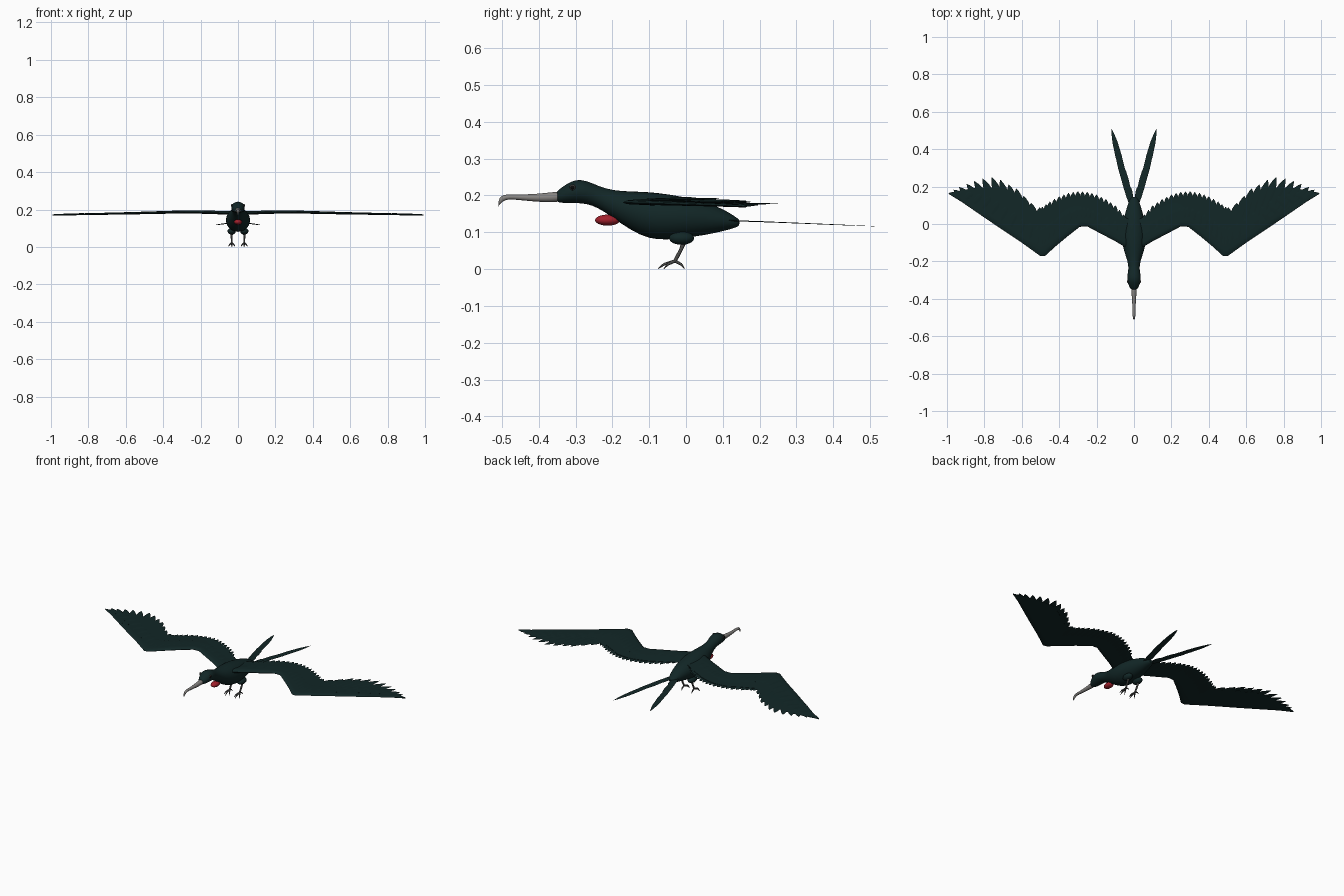
import bpy, bmesh, math
from mathutils import Vector

if "Cube" in bpy.data.objects:
    bpy.data.objects.remove(bpy.data.objects["Cube"])


def material(name, rgb):
    m = bpy.data.materials.new(name)
    m.diffuse_color = (*rgb, 1)
    m.use_nodes = True
    m.node_tree.nodes["Principled BSDF"].inputs["Base Color"].default_value = m.diffuse_color
    return m


PLUMAGE = material("dark_green_plumage", (0.006, 0.020, 0.020))
BEAK = material("beak_grey", (0.24, 0.23, 0.22))
RED = material("throat_red", (0.36, 0.015, 0.025))
LEG = material("leg_grey", (0.07, 0.07, 0.068))
BLACK = material("eye_black", (0.003, 0.003, 0.003))


def loft(bm, rings):
    """Skin a list of point rings and cap both ends."""
    vs = [[bm.verts.new(p) for p in r] for r in rings]
    n = len(vs[0])
    for a, b in zip(vs, vs[1:]):
        for i in range(n):
            bm.faces.new((a[i], a[(i + 1) % n], b[(i + 1) % n], b[i]))
    bm.faces.new(vs[0])
    bm.faces.new(vs[-1])


def finish(name, bm, mat, mirror=False, subdiv=0, angle=50):
    bmesh.ops.recalc_face_normals(bm, faces=bm.faces)
    me = bpy.data.meshes.new(name)
    bm.to_mesh(me)
    bm.free()
    me.materials.append(mat)
    ob = bpy.data.objects.new(name, me)
    bpy.context.collection.objects.link(ob)
    bpy.context.view_layer.objects.active = ob
    ob.select_set(True)
    bpy.ops.object.shade_smooth_by_angle(angle=math.radians(angle))
    ob.select_set(False)
    if mirror:
        ob.modifiers.new("mirror", 'MIRROR').use_mirror_merge = False
    if subdiv:
        s = ob.modifiers.new("smooth", 'SUBSURF')
        s.levels = s.render_levels = subdiv
    return ob


def oval_loft(name, stations, mat, n=16, subdiv=1):
    """Stations along y: (y, bottom z, top z, half width)."""
    bm = bmesh.new()
    angs = [2 * math.pi * i / n for i in range(n)]
    loft(bm, [[(w * math.cos(a), y, (lo + hi) / 2 + (hi - lo) / 2 * math.sin(a))
               for a in angs] for y, lo, hi, w in stations])
    return finish(name, bm, mat, subdiv=subdiv)


def ellipsoid(name, loc, radii, mat, mirror=False):
    bm = bmesh.new()
    bmesh.ops.create_uvsphere(bm, u_segments=20, v_segments=12, radius=1)
    for v in bm.verts:
        v.co = Vector([l + c * r for l, c, r in zip(loc, v.co, radii)])
    return finish(name, bm, mat, mirror)


def tube(bm, pts, radii, n=8):
    pts = [Vector(p) for p in pts]
    rings = []
    for i, (p, r) in enumerate(zip(pts, radii)):
        d = pts[min(i + 1, len(pts) - 1)] - pts[max(i - 1, 0)]
        q = d.to_track_quat('Z', 'Y')
        rings.append([p + q @ Vector((r * math.cos(2 * math.pi * k / n),
                                      r * math.sin(2 * math.pi * k / n), 0)) for k in range(n)])
    loft(bm, rings)


def feather(bm, root, tip, hw, th=0.0015):
    root, tip = Vector(root), Vector(tip)
    d = tip - root
    side = Vector((-d.y, d.x, 0)).normalized()
    up = Vector((0, 0, th))
    rings = []
    for t, w in ((0, .5), (.3, .9), (.65, 1), (.82, .8), (.93, .42), (1, .03)):
        c = root + d * t
        rings.append([c - side * hw * w, c + up * max(w, .2),
                      c + side * hw * w, c - up * max(w, .2)])
    loft(bm, rings)


def along(pts, t):
    f = t * (len(pts) - 1)
    i = min(int(f), len(pts) - 2)
    return Vector(pts[i]).lerp(Vector(pts[i + 1]), f - i)


# Body, neck and head as one smooth form
oval_loft("body", [
    (-.352, .184, .210, .013), (-.345, .180, .217, .020), (-.325, .179, .231, .031),
    (-.30, .179, .245, .037), (-.27, .177, .241, .036), (-.24, .167, .227, .029),
    (-.20, .140, .214, .034), (-.15, .104, .212, .053), (-.10, .080, .211, .065),
    (-.05, .078, .205, .067), (0, .084, .196, .062), (.05, .091, .184, .050),
    (.10, .102, .165, .036), (.135, .112, .142, .022), (.146, .118, .134, .014)], PLUMAGE)

# Long beak with a downward hook
oval_loft("beak", [
    (-.335, .183, .211, .015), (-.36, .181, .210, .015), (-.40, .182, .205, .011),
    (-.44, .186, .203, .009), (-.47, .189, .203, .008), (-.49, .189, .203, .008),
    (-.503, .179, .199, .006), (-.509, .172, .188, .004), (-.510, .167, .174, .002)], BEAK, 12)

# Throat pouch and eyes
ellipsoid("throat_pouch", (0, -.213, .133), (.021, .034, .015), RED)
ellipsoid("eye_ring", (.0325, -.308, .222), (.004, .008, .008), LEG, True)
ellipsoid("eye", (.0345, -.308, .222), (.004, .0055, .0055), BLACK, True)


# Wing panel: stations of (front x, front y, rear x, rear y)
WING = [(.02, -.14, .02, .02), (.10, -.092, .10, .07), (.19, -.045, .19, .12),
        (.25, -.013, .25, .14), (.29, -.015, .29, .145), (.36, -.07, .36, .135),
        (.42, -.12, .42, .10), (.475, -.17, .47, .075), (.50, -.172, .50, .06),
        (.60, -.10, .57, .085), (.72, -.02, .65, .145), (.83, .055, .73, .195),
        (.92, .117, .84, .195), (.993, .162, .985, .168)]


def wing_z(x):
    k = ((0, .180), (.27, .187), (.5, .181), (1.01, .170))
    for (a, za), (b, zb) in zip(k, k[1:]):
        if x <= b:
            return za + (zb - za) * (x - a) / (b - a)
    return k[-1][1]


bm = bmesh.new()
rings = []
for fx, fy, rx, ry in WING:
    a, b = Vector((fx, fy, wing_z(fx))), Vector((rx, ry, wing_z(rx)))
    t = .011 - .007 * fx
    up = Vector((0, 0, t))
    prof = ((0, 0), (.05, .7), (.15, 1), (.45, .45), (1, .1),
            (1, -.1), (.45, -.3), (.15, -.8), (.05, -.6))
    rings.append([a.lerp(b, u) + up * h for u, h in prof])
loft(bm, rings)
finish("wing_panel", bm, PLUMAGE, True)

# Outer flight feathers, fanned from the wrist
TIPS = [(.505, .088), (.55, .112), (.59, .15), (.63, .19), (.67, .212), (.715, .236),
        (.76, .250), (.81, .243), (.855, .229), (.895, .214), (.935, .197), (.965, .183)]
bm = bmesh.new()
for i, (x, y) in enumerate(TIPS):
    r = Vector((.50, -.08)).lerp(Vector((.80, .055)), i / 11)
    feather(bm, (r.x, r.y, wing_z(r.x) + .0004 * i), (x, y, wing_z(x) + .0004 * i),
            .027 - .0006 * i)
finish("outer_flight_feathers", bm, PLUMAGE, True, angle=30)

# Inner flight feathers along the forearm and upper arm
INNER = [(.055, .05), (.10, .10), (.15, .133), (.20, .158), (.25, .172), (.30, .175),
         (.35, .166), (.40, .148), (.45, .120), (.49, .092)]
bm = bmesh.new()
for i in range(19):
    p = along(INNER, i / 18)
    feather(bm, (p.x * .97 + .01, p.y - .13, wing_z(p.x) - .001),
            (p.x, p.y, wing_z(p.x) - .003 + .001 * (i % 2)), .017)
finish("inner_flight_feathers", bm, PLUMAGE, True, angle=30)

# Covert feathers overlapping the upper side of the wing
bm = bmesh.new()
for i in range(24):
    fx, fy, rx, ry = along(WING[1:13], i / 23)
    a, b = Vector((fx, fy, wing_z(fx) + .006)), Vector((rx, ry, wing_z(rx) + .004))
    feather(bm, a.lerp(b, .22), a.lerp(b, .66), .017)
finish("covert_feathers", bm, PLUMAGE, True, angle=30)

# Forked tail
bm = bmesh.new()
for k, (tx, ty, w) in enumerate(((.121, .512, .017), (.100, .42, .017), (.066, .32, .018), (.03, .21, .016))):
    z = .133 - (ty - .14) * .045
    feather(bm, (.012, .09, .134 - .001 * k), (tx, ty, z), w, .001)
finish("forked_tail", bm, PLUMAGE, True, angle=30)

# Feathered thighs
ellipsoid("thigh", (.034, -.012, .084), (.022, .034, .018), PLUMAGE, True)

# Legs with three front toes and one hind toe
bm = bmesh.new()
tube(bm, [(.034, -.004, .078), (.034, -.014, .052), (.033, -.030, .022)], [.007, .005, .005])
for tx, ty in ((.016, -.060), (.032, -.076), (.051, -.060), (.034, -.004)):
    a, b = Vector((.033, -.030, .022)), Vector((tx, ty, .001))
    m = a.lerp(b, .65)
    m.z = .013
    tube(bm, [a, m, b], [.0045, .0035, .001])
finish("leg", bm, LEG, True)
